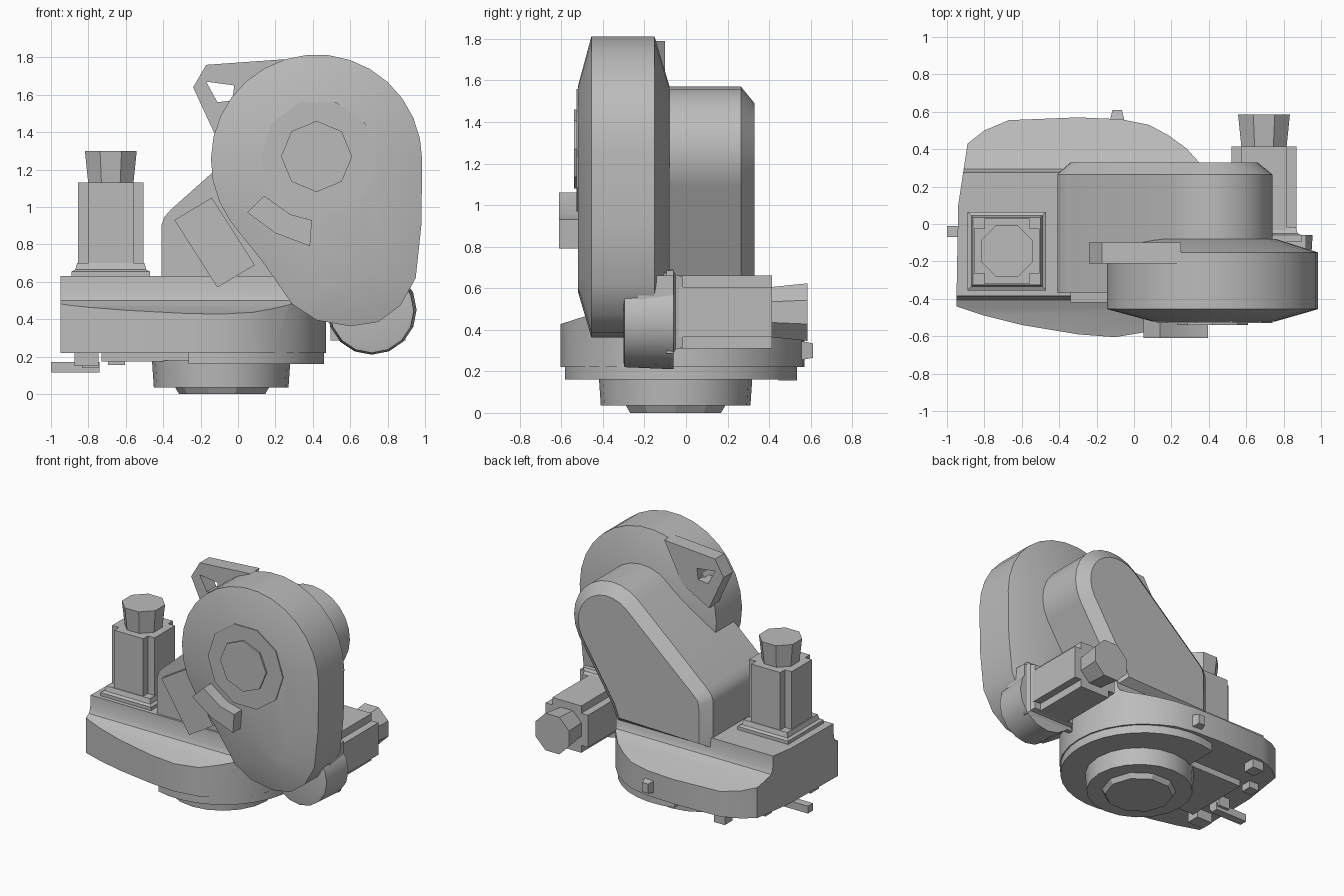
import bpy, bmesh, math
from mathutils import Vector, Matrix

cube = bpy.data.objects.get("Cube")
if cube:
    bpy.data.objects.remove(cube, do_unlink=True)

grey = bpy.data.materials.new("machine grey")
grey.use_nodes = True
COLOUR = (0.5, 0.5, 0.5, 1)
grey.diffuse_color = COLOUR
grey.node_tree.nodes["Principled BSDF"].inputs["Base Color"].default_value = COLOUR


def place(p, axis, h):
    """Put a 2D point on a plane at height h along an axis."""
    u, v = p
    return {"x": (h, u, v), "y": (u, h, v), "z": (u, v, h)}[axis]


def arc(cx, cy, r, a0, a1, n):
    return [(cx + r * math.cos(math.radians(a0 + (a1 - a0) * i / n)),
             cy + r * math.sin(math.radians(a0 + (a1 - a0) * i / n)))
            for i in range(n + 1)]


def ring(cx, cy, r, n, start=0):
    return arc(cx, cy, r, start, start + 360, n)[:-1]


def rect(cx, cy, w, h):
    return [(cx + sx * w / 2, cy + sy * h / 2)
            for sx, sy in ((-1, -1), (1, -1), (1, 1), (-1, 1))]


def loft(name, axis, sections, matrix=None):
    """Skin a closed solid through (height, outline) sections."""
    bm = bmesh.new()
    loops = [[bm.verts.new(place(p, axis, h)) for p in pts] for h, pts in sections]
    for a, b in zip(loops, loops[1:]):
        for i in range(len(a)):
            j = (i + 1) % len(a)
            bm.faces.new((a[i], a[j], b[j], b[i]))
    bm.faces.new(loops[0])
    bm.faces.new(loops[-1])
    if matrix:
        bm.transform(matrix)
    bmesh.ops.recalc_face_normals(bm, faces=bm.faces)
    mesh = bpy.data.meshes.new(name)
    bm.to_mesh(mesh)
    bm.free()
    mesh.materials.append(grey)
    obj = bpy.data.objects.new(name, mesh)
    bpy.context.collection.objects.link(obj)
    return obj


def prism(name, axis, a, b, pts, matrix=None):
    return loft(name, axis, [(a, pts), (b, pts)], matrix)


def boolean(obj, cutter, operation):
    mod = obj.modifiers.new("cut", "BOOLEAN")
    mod.operation, mod.object, mod.solver = operation, cutter, "EXACT"
    dg = bpy.context.evaluated_depsgraph_get()
    mesh = bpy.data.meshes.new_from_object(obj.evaluated_get(dg))
    obj.modifiers.clear()
    obj.data = mesh
    bpy.data.objects.remove(cutter, do_unlink=True)


def shrink(pts, d, a, b):
    """Move an outline inwards towards the segment a-b."""
    a, b = Vector(a), Vector(b)
    out = []
    for p in pts:
        p = Vector(p)
        t = max(0, min(1, (p - a).dot(b - a) / (b - a).length_squared))
        q = a + (b - a) * t
        out.append(tuple(p + (q - p).normalized() * min(d, (q - p).length * 0.9)))
    return out


# Base housing: plan outline cut by a stepped cross-section
plan = [(-0.94, 0.1), (-0.95, -0.44), (-0.8, -0.49), (-0.6, -0.54), (-0.3, -0.59),
        (-0.1, -0.605), (0.08, -0.575)]
plan += arc(-0.1, -0.02, 0.57, -60, 60, 10)
plan += [(0.08, 0.53), (-0.07, 0.56), (-0.3, 0.57), (-0.67, 0.555), (-0.8, 0.5), (-0.89, 0.43)]
half = [(0.33, 0.63), (0.335, 0.53), (0.35, 0.5), (0.4, 0.475), (0.65, 0.395), (0.65, 0.1)]
mid = -0.055
section = [(mid - y, z) for y, z in half] + [(mid + y, z) for y, z in reversed(half)]
housing = prism("base_housing", "z", 0.22, 0.8, plan)
boolean(housing, prism("section_cutter", "x", -1.2, 1.2, section), "INTERSECT")

# Round underside, turntable and plug
skirt = arc(-0.1, -0.025, 0.56, -107, 107, 20)
prism("base_skirt", "z", 0.16, 0.23, skirt)
loft("turntable", "z", [(0.035, ring(-0.09, -0.05, 0.36, 20)),
                        (0.18, ring(-0.09, -0.05, 0.37, 20))])
loft("bottom_plug", "z", [(0, ring(-0.085, -0.05, 0.23, 10)),
                          (0.05, ring(-0.085, -0.05, 0.26, 10))])

# Small fittings below and behind the base
prism("under_plate", "z", 0.175, 0.23, rect(-0.48, 0.0, 0.5, 0.5))
prism("cable_bar", "z", 0.115, 0.17, rect(-0.87, -0.04, 0.26, 0.06))
prism("bar_mount", "z", 0.14, 0.23, rect(-0.79, -0.04, 0.09, 0.1))
prism("front_foot", "z", 0.15, 0.23, rect(-0.81, -0.27, 0.13, 0.1))
prism("rear_foot", "z", 0.155, 0.25, rect(-0.65, 0.49, 0.09, 0.09))
prism("side_foot", "z", 0.17, 0.23, rect(-0.82, 0.25, 0.08, 0.08))
loft("rear_stud", "y", [(0.53, rect(-0.09, 0.3, 0.09, 0.1)),
                        (0.61, rect(-0.09, 0.3, 0.05, 0.07))])

# Slanted arm with a chamfered back
arm = [(-0.41, 0.55), (0.38, 0.55), (0.42, 0.65)]
arm += arc(0.42, 1.25, 0.32, -30, 131, 11)
arm += [(-0.13, 1.19), (-0.36, 0.985), (-0.395, 0.945), (-0.41, 0.9)]
arm_back = shrink(arm, 0.08, (-0.05, 0.75), (0.42, 1.25))
loft("arm", "y", [(-0.37, arm), (0.265, arm), (0.33, arm_back)])
prism("arm_plate", "y", -0.42, -0.36,
      [(-0.34, 0.93), (-0.14, 1.05), (0.09, 0.69), (-0.11, 0.57)])

# Large drum with bevelled rims
drum = arc(0.42, 1.25, 0.565, 0, 215, 18)
drum += [(0.13, 0.71), (0.29, 0.48), (0.42, 0.395), (0.6, 0.362), (0.75, 0.385),
         (0.87, 0.475), (0.95, 0.62), (0.98, 0.9)]
drum_small = shrink(drum, 0.24, (0.42, 1.25), (0.63, 0.66))
loft("drum", "y", [(-0.52, drum_small), (-0.455, drum), (-0.152, drum), (-0.08, drum_small)])
prism("drum_cover", "y", -0.528, -0.5, ring(0.43, 1.265, 0.31, 10))
prism("drum_hub", "y", -0.54, -0.5, ring(0.42, 1.27, 0.19, 8))
prism("drum_bracket", "y", -0.61, -0.5,
      [(0.14, 1.06), (0.05, 0.97), (0.2, 0.86), (0.385, 0.79), (0.395, 0.93), (0.28, 0.96)])

# Lifting lug with a hole
lug = prism("lifting_lug", "y", -0.21, -0.1,
            [(-0.24, 1.64), (-0.17, 1.76), (0.25, 1.79), (0.1, 1.5), (-0.12, 1.38)])
boolean(lug, prism("lug_cutter", "y", -0.4, 0.1,
                   [(-0.17, 1.67), (-0.02, 1.65), (-0.03, 1.57), (-0.11, 1.56)]), "DIFFERENCE")

# Lower motor gearbox
loft("gearbox", "y", [(-0.3, ring(0.715, 0.44, 0.2, 16)), (-0.295, ring(0.715, 0.445, 0.225, 16)),
                      (-0.06, ring(0.715, 0.45, 0.24, 16))])
prism("gearbox_bridge", "y", -0.23, -0.06, rect(0.74, 0.56, 0.36, 0.2))


def motor(name, flange, matrix):
    """Motor standing on local z = 0: flange, notched body and end cap."""
    w, n = 0.175, 0.055
    body = []
    for sx, sy in ((1, 1), (-1, 1), (-1, -1), (1, -1)):
        corner = [(sx * w, sy * (w - n)), (sx * (w - n), sy * (w - n)), (sx * (w - n), sy * w)]
        body += corner if sx == sy else corner[::-1]
    loft(name + "_flange", "z", [(-0.08, rect(0, 0, flange, flange)),
                                 (-0.045, rect(0, 0, flange, flange)),
                                 (-0.035, rect(0, 0, flange - 0.04, flange - 0.04)),
                                 (0, rect(0, 0, flange - 0.06, flange - 0.06))], matrix)
    prism(name + "_body", "z", -0.02, 0.43, body, matrix)
    loft(name + "_cap", "z", [(0.42, ring(0, 0, 0.13, 8, 22.5)),
                              (0.6, ring(0, 0, 0.15, 8, 22.5))], matrix)


motor("upright_motor", 0.42, Matrix.Translation((-0.68, -0.145, 0.7)))
motor("rear_motor", 0.4, Matrix.Translation((0.695, -0.015, 0.485))
      @ Matrix.Rotation(-math.pi / 2, 4, "X"))

# Smooth the round parts, keep edges sharp
for obj in bpy.context.collection.objects:
    if obj.type == "MESH":
        bpy.ops.object.select_all(action="DESELECT")
        obj.select_set(True)
        bpy.context.view_layer.objects.active = obj
        bpy.ops.object.shade_smooth_by_angle(angle=math.radians(30))
